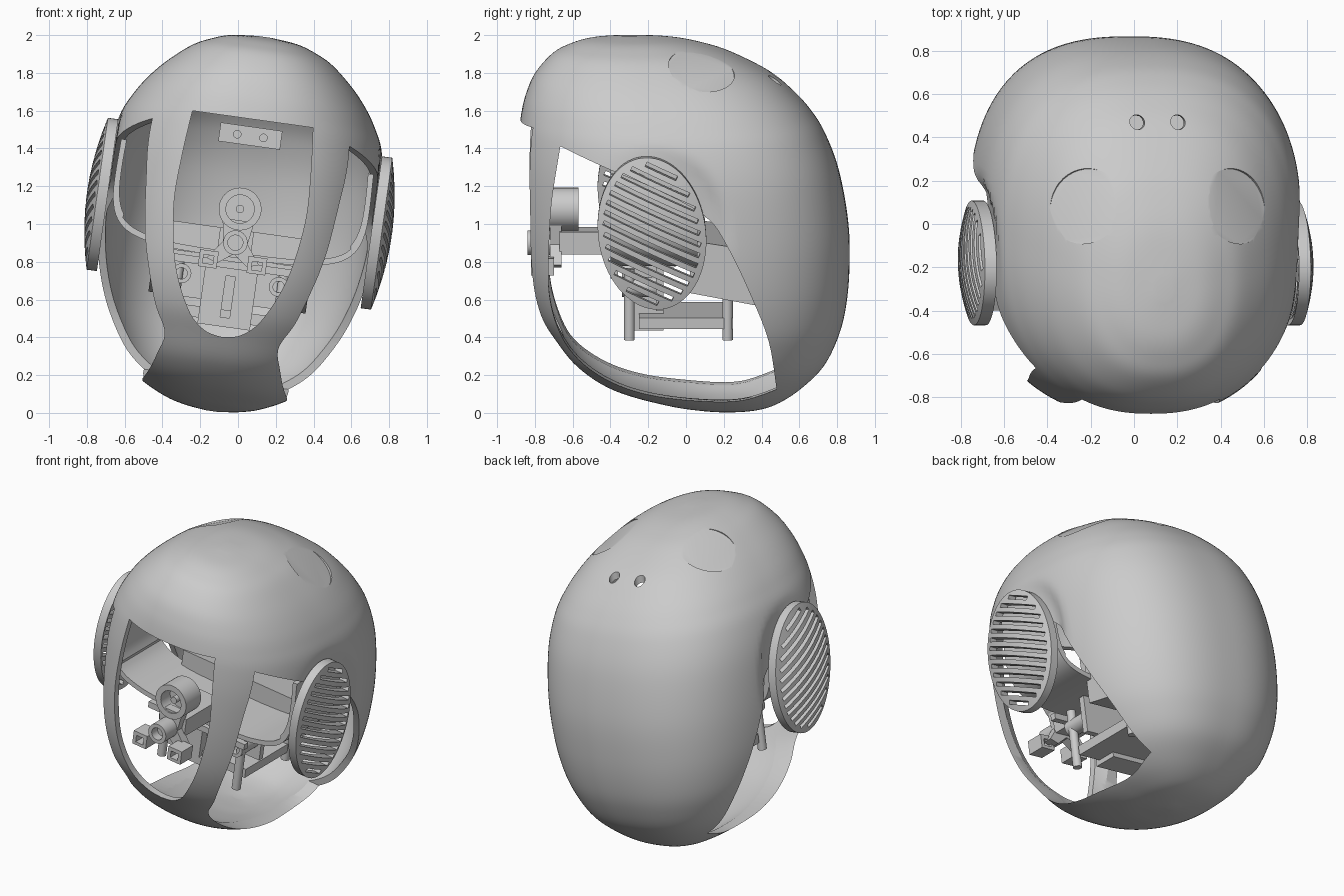
import bpy, bmesh
from math import sin, cos, pi, radians, sqrt
from mathutils import Matrix, Vector

if "Cube" in bpy.data.objects:
    bpy.data.objects.remove(bpy.data.objects["Cube"])

# the whole head is rolled 8 degrees to its side
TILT = Matrix.Translation((0, 0, 1)) @ Matrix.Rotation(radians(8), 4, 'Y')


def finish(name, bm):
    bmesh.ops.recalc_face_normals(bm, faces=bm.faces)
    me = bpy.data.meshes.new(name)
    bm.to_mesh(me)
    bm.free()
    ob = bpy.data.objects.new(name, me)
    bpy.context.collection.objects.link(ob)
    ob.matrix_world = TILT
    return ob


def activate(ob):
    bpy.ops.object.select_all(action='DESELECT')
    ob.select_set(True)
    bpy.context.view_layer.objects.active = ob


def smooth(ob, angle=30):
    activate(ob)
    bpy.ops.object.shade_smooth_by_angle(angle=radians(angle))


def cut(ob, cutter):
    activate(ob)
    m = ob.modifiers.new("cut", 'BOOLEAN')
    m.operation, m.solver, m.object = 'DIFFERENCE', 'EXACT', cutter
    bpy.ops.object.modifier_apply(modifier=m.name)
    bpy.data.objects.remove(cutter, do_unlink=True)


def spline(pts, n=6):
    """Catmull-Rom through points of any dimension."""
    p = [pts[0]] + list(pts) + [pts[-1]]
    out = []
    for i in range(1, len(p) - 2):
        for k in range(n):
            t = k / n
            out.append([0.5 * (2*b + (c-a)*t + (2*a-5*b+4*c-d)*t*t + (3*b-a-3*c+d)*t**3)
                        for a, b, c, d in zip(p[i-1], p[i], p[i+1], p[i+2])])
    return out + [list(pts[-1])]


def loft(name, rings):
    bm = bmesh.new()
    vs = [[bm.verts.new(c) for c in r] for r in rings]
    n = len(vs[0])
    for a, b in zip(vs, vs[1:]):
        for i in range(n):
            j = (i + 1) % n
            bm.faces.new((a[i], a[j], b[j], b[i]))
    bm.faces.new(vs[0])
    bm.faces.new(vs[-1])
    return finish(name, bm)


def prism(name, pts, axis, lo, hi):
    def put(p, h):
        return {'x': (h, p[0], p[1]), 'y': (p[0], h, p[1]), 'z': (p[0], p[1], h)}[axis]
    return loft(name, [[put(p, lo) for p in pts], [put(p, hi) for p in pts]])


def box(name, x, y, z):
    return prism(name, [(x[0], z[0]), (x[1], z[0]), (x[1], z[1]), (x[0], z[1])], 'y', *y)


def circle(cx, cz, r, n=40):
    return [(cx + r*cos(2*pi*i/n), cz + r*sin(2*pi*i/n)) for i in range(n)]


def disc(name, cx, cz, r, axis, lo, hi):
    return prism(name, circle(cx, cz, r), axis, lo, hi)


# head shell: height, front y, back y, half width
profile = [(1.0, -.35, -.25, .04), (.985, -.52, -.04, .18), (.95, -.63, .12, .285),
           (.9, -.715, .26, .38), (.8, -.80, .45, .497), (.7, -.845, .57, .585),
           (.6, -.87, .66, .65), (.48, -.885, .735, .705), (.28, -.895, .81, .745),
           (0, -.89, .86, .755), (-.25, -.86, .865, .74), (-.45, -.795, .845, .70),
           (-.6, -.70, .805, .64), (-.75, -.58, .73, .55), (-.87, -.40, .61, .42),
           (-.95, -.14, .49, .27), (-.985, .05, .38, .15), (-1.0, .17, .23, .03)]
EY, EZ = -.18, .055          # ear centre


def shell_ring(z, yf, yb, w, n=144):
    ring = []
    for i in range(n):
        a = 2*pi*i/n
        c, s = cos(a), sin(a)
        p = 2/2.5 if s > 0 else 2/2.3      # squarer at the back
        x = w * abs(c)**p
        y = (yf+yb)/2 + (yb-yf)/2 * abs(s)**p * (1 if s > 0 else -1)
        # softly flattened seat around each ear
        d = sqrt(((y-EY)/.34)**2 + ((z-EZ)/.43)**2)
        lim = .705 + max(0, d-1)*.25
        x = (x + lim - sqrt((x-lim)**2 + .0004)) / 2
        ring.append((x if c > 0 else -x, y, z))
    return ring


shell = loft("head_shell", [shell_ring(*r) for r in spline(profile, 6)])
activate(shell)
sol = shell.modifiers.new("wall", 'SOLIDIFY')
sol.thickness, sol.offset = .04, -1
bpy.ops.object.modifier_apply(modifier=sol.name)

# face window
half = spline([(.322, .56), (.345, .3), (.35, .05), (.30, -.25), (.2, -.48), (.1, -.58), (0, -.605)])
cut(shell, prism("window_cutter", half + [(-x, z) for x, z in reversed(half[:-1])], 'y', -1.5, -.2))

# side openings, both sides in one cut
lower = spline([(-.665, .49), (-.71, .2), (-.725, -.05), (-.725, -.3), (-.68, -.5), (-.59, -.66),
                (-.42, -.785), (-.2, -.86), (.1, -.895), (.3, -.89), (.48, -.83)])
upper = spline([(.48, -.83), (.44, -.55), (.35, -.3), (.22, -.02), (.1, .14), (-.15, .28),
                (-.4, .385), (-.665, .49)])
cut(shell, prism("side_cutter", lower[:-1] + upper[:-1], 'x', -1.5, 1.5))

# shallow round seats and two small holes on the crown
for s in (-1, 1):
    hit, loc, nor, _ = shell.ray_cast(Vector((s*.355, .085, 2)), Vector((0, 0, -1)))
    c = disc("seat_cutter", 0, 0, .178, 'z', -.02, .2)
    c.matrix_world = TILT @ Matrix.Translation(loc) @ nor.to_track_quat('Z', 'Y').to_matrix().to_4x4()
    cut(shell, c)
    cut(shell, disc("hole_cutter", s*.095, .47, .034, 'z', .5, 1.3))
smooth(shell, 28)


# ears: domed oval grilles with slanted slots
def ear_ring(u, x, s, n=72):
    t = radians(8)
    ring = []
    for i in range(n):
        a = 2*pi*i/n
        p, q = .285*u*cos(a), .408*u*sin(a)
        ring.append((s*x, EY + p*cos(t) - q*sin(t), EZ + p*sin(t) + q*cos(t)))
    return ring


for s, side in ((-1, "left"), (1, "right")):
    us = [.03, .2, .4, .6, .8, .93, 1]
    front = [ear_ring(u, .76 + .055*(1-u*u), s) for u in us]
    back = [ear_ring(u, .705 + .055*(1-u*u), s) for u in reversed(us)]
    ear = loft("ear_grille_" + side, front + back)
    bm = bmesh.new()
    d = Vector((0, cos(radians(-25)), sin(radians(-25))))
    nrm = Vector((0, -d.z, d.y))
    t = radians(-8)
    for k in range(-6, 7):
        off = k * .054
        # slot ends follow an inner oval
        inside = []
        for i in range(-60, 61):
            v = d*(i*.006) + nrm*off
            p, q = v.y*cos(t) - v.z*sin(t), v.y*sin(t) + v.z*cos(t)
            if (p/.255)**2 + (q/.375)**2 < 1:
                inside.append(i*.006)
        if len(inside) < 8:
            continue
        mid, length = (inside[0]+inside[-1])/2, inside[-1]-inside[0]
        m = Matrix.Translation(Vector((s*.75, EY, EZ)) + d*mid + nrm*off) \
            @ Matrix.Rotation(radians(-25), 4, 'X') @ Matrix.Diagonal((.4, length, .025, 1))
        bmesh.ops.create_cube(bm, size=1, matrix=m)
    cut(ear, finish("slot_cutter", bm))
    smooth(ear)

# cradle: U-shaped strap between the ears
arm = spline([(.675, .36), (.675, .05), (.60, -.10), (.42, -.165), (.2, -.18)])
inner = [(x - .03 if z > -.08 else x - .012, z + (.03 if z < .3 else 0)) for x, z in arm]
outline = arm + [(-x, z) for x, z in reversed(arm)] + [(-x, z) for x, z in inner] + list(reversed(inner))
smooth(prism("ear_cradle", outline, 'y', -.4, .06))

# rear tray, sloping down to the back
prism("rear_tray", [(.02, -.03), (.6, -.12), (.6, -.42), (.02, -.31)], 'x', -.42, .42)

# neck mount: slotted block, floor plate, posts and front screw bosses
block = box("neck_block", (-.14, .14), (-.28, -.12), (-.55, -.2))
cut(block, box("slot_cutter", (-.025, .025), (-.4, -.22), (-.5, -.28)))
box("neck_plate", (-.3, .3), (-.25, .25), (-.52, -.46))
box("cross_plate", (-.33, .33), (-.16, -.12), (-.42, -.18))
box("cross_bar", (-.36, .36), (-.4, -.36), (-.24, -.2))
for s in (-1, 1):
    for y in (-.3, .22):
        smooth(disc("mount_post", s*.28, y, .028, 'z', -.58, -.2))
    boss = disc("screw_boss", s*.26, -.3, .052, 'y', -.34, -.14)
    cut(boss, disc("bore", s*.26, -.3, .03, 'y', -.5, -.28))
    smooth(boss)

# sensor stalk in the window
barrel = disc("sensor_barrel", 0, .08, .113, 'y', -.73, -.57)
cut(barrel, disc("bore", 0, .08, .075, 'y', -1, -.63))
smooth(barrel)
smooth(disc("sensor_pin", 0, .08, .022, 'y', -.7, -.6))
prism("stalk_plate", [(-.085, .02), (.085, .02), (.065, -.1), (.14, -.2), (.08, -.22), (0, -.16),
                      (-.08, -.22), (-.14, -.2), (-.065, -.1)], 'y', -.72, -.66)
knob = disc("stalk_knob", 0, -.1, .065, 'y', -.84, -.66)
cut(knob, disc("bore", 0, -.1, .04, 'y', -1, -.78))
smooth(knob)
box("stalk_beam", (-.09, .09), (-.67, -.3), (-.15, -.03))
for s in (-1, 1):
    clip = box("stalk_clip", (s*.13-.05, s*.13+.05), (-.82, -.7), (-.25, -.16))
    cut(clip, box("bore", (s*.13-.027, s*.13+.027), (-1, -.5), (-.23, -.185)))

# rear bracket under the crown
bracket = box("rear_bracket", (-.165, .165), (.5, .65), (.42, .52))
for s in (-1, 1):
    cut(bracket, disc("bore", s*.07, .47, .02, 'y', .4, .56))
